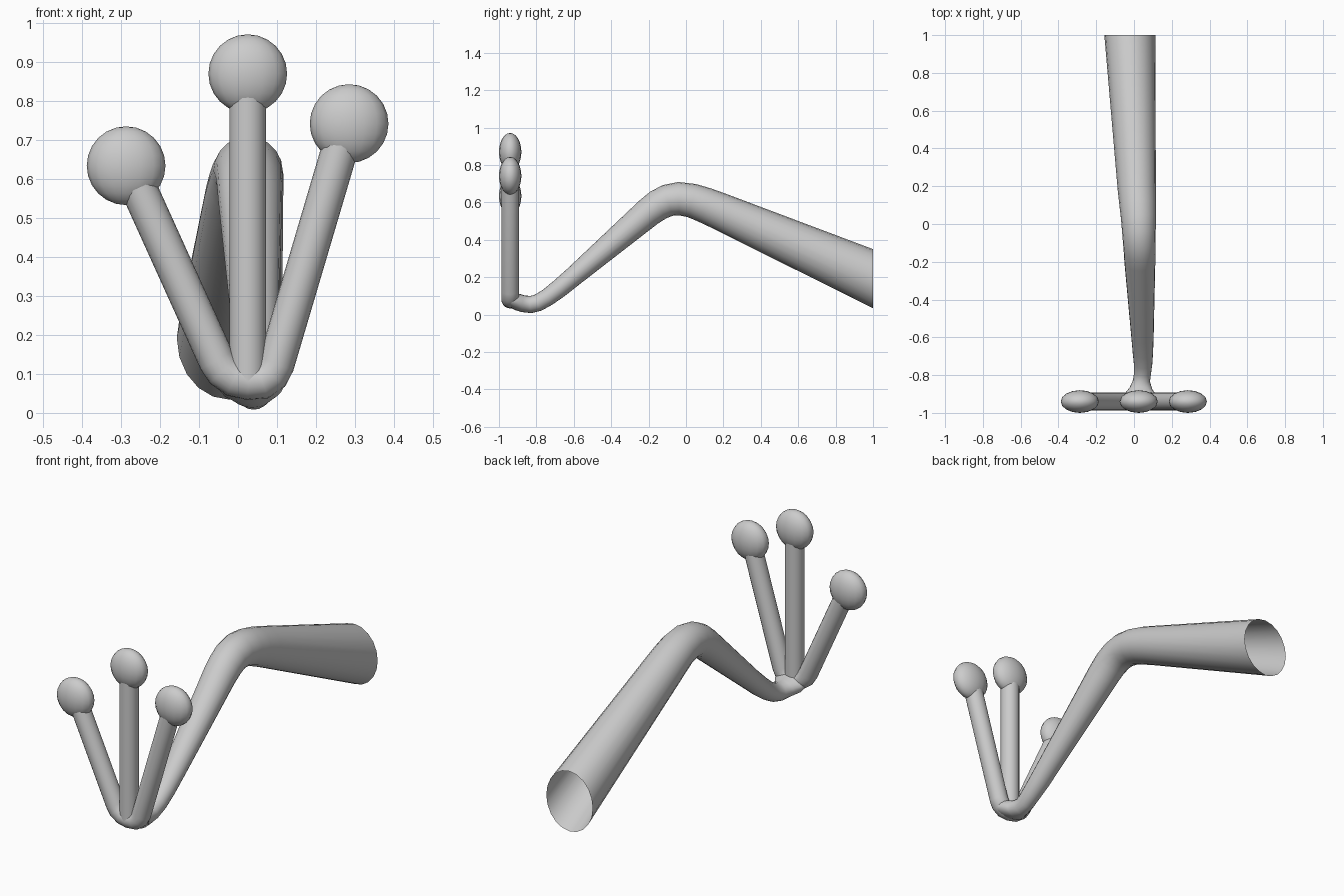
import bpy, bmesh, math
from mathutils import Vector

if "Cube" in bpy.data.objects:
    bpy.data.objects.remove(bpy.data.objects["Cube"])

SIDES = 20


def finish(name, bm):
    bmesh.ops.recalc_face_normals(bm, faces=bm.faces)
    for f in bm.faces:
        f.smooth = True
    me = bpy.data.meshes.new(name)
    bm.to_mesh(me)
    bm.free()
    ob = bpy.data.objects.new(name, me)
    bpy.context.collection.objects.link(ob)
    return ob


def sweep(name, rows, side, start_dir=None):
    """Open tube through rows of (x, y, z, half width along side, half height)."""
    bm = bmesh.new()
    pts = [Vector(r[:3]) for r in rows]
    rings = []
    for i, (p, r) in enumerate(zip(pts, rows)):
        a = (p - pts[i - 1]).normalized() if i else Vector()
        b = (pts[i + 1] - p).normalized() if i < len(pts) - 1 else Vector()
        t = (a + b).normalized()
        if i == 0 and start_dir:
            t = Vector(start_dir)
        s = Vector(side)
        s = (s - t * s.dot(t)).normalized()
        u = t.cross(s)
        ring = []
        for k in range(SIDES):
            ang = 2 * math.pi * k / SIDES
            ring.append(bm.verts.new(p + s * r[3] * math.cos(ang) + u * r[4] * math.sin(ang)))
        rings.append(ring)
    for A, B in zip(rings, rings[1:]):
        for k in range(SIDES):
            n = (k + 1) % SIDES
            bm.faces.new((A[k], A[n], B[n], B[k]))
    return finish(name, bm)


# Leg: open thigh end, bent knee, tapering shin, ankle flaring into the foot
sweep("leg", [
    (-0.022, 1.00, 0.192, 0.135, 0.158),
    (0.015, 0.18, 0.553, 0.101, 0.099),
    (0.020, 0.10, 0.586, 0.097, 0.095),
    (0.024, 0.03, 0.610, 0.093, 0.091),
    (0.026, -0.04, 0.620, 0.089, 0.089),
    (0.028, -0.10, 0.610, 0.086, 0.086),
    (0.030, -0.15, 0.585, 0.084, 0.083),
    (0.031, -0.20, 0.548, 0.082, 0.079),
    (0.045, -0.60, 0.205, 0.059, 0.053),
    (0.047, -0.68, 0.138, 0.054, 0.050),
    (0.048, -0.74, 0.093, 0.049, 0.047),
    (0.045, -0.79, 0.064, 0.045, 0.046),
    (0.040, -0.83, 0.054, 0.045, 0.046),
    (0.037, -0.87, 0.058, 0.060, 0.045),
    (0.034, -0.90, 0.067, 0.082, 0.045),
    (0.034, -0.94, 0.082, 0.088, 0.040),
], (1, 0, 0), start_dir=(0, -1, 0))

# Outer toes: one V-shaped tube across the foot
TY, TR = -0.94, 0.047
outer = [(-0.255, 0.577), (-0.055, 0.135), (-0.038, 0.108), (-0.010, 0.088), (0.027, 0.080),
         (0.062, 0.082), (0.085, 0.098), (0.098, 0.125), (0.265, 0.690)]
sweep("outer_toes", [(x, TY, z, TR, TR) for x, z in outer], (0, 1, 0))

# Middle toe
sweep("middle_toe", [(0.025, TY, z, TR, TR) for z in (0.08, 0.815)], (0, 1, 0))

# Flattened round toe pads
for name, x, z in (("left_toe_pad", -0.287, 0.634), ("middle_toe_pad", 0.025, 0.870),
                   ("right_toe_pad", 0.285, 0.742)):
    bm = bmesh.new()
    bmesh.ops.create_uvsphere(bm, u_segments=16, v_segments=12, radius=1)
    for v in bm.verts:
        v.co = Vector((x + v.co.x * 0.101, TY + v.co.y * 0.06, z + v.co.z * 0.101))
    finish(name, bm)
